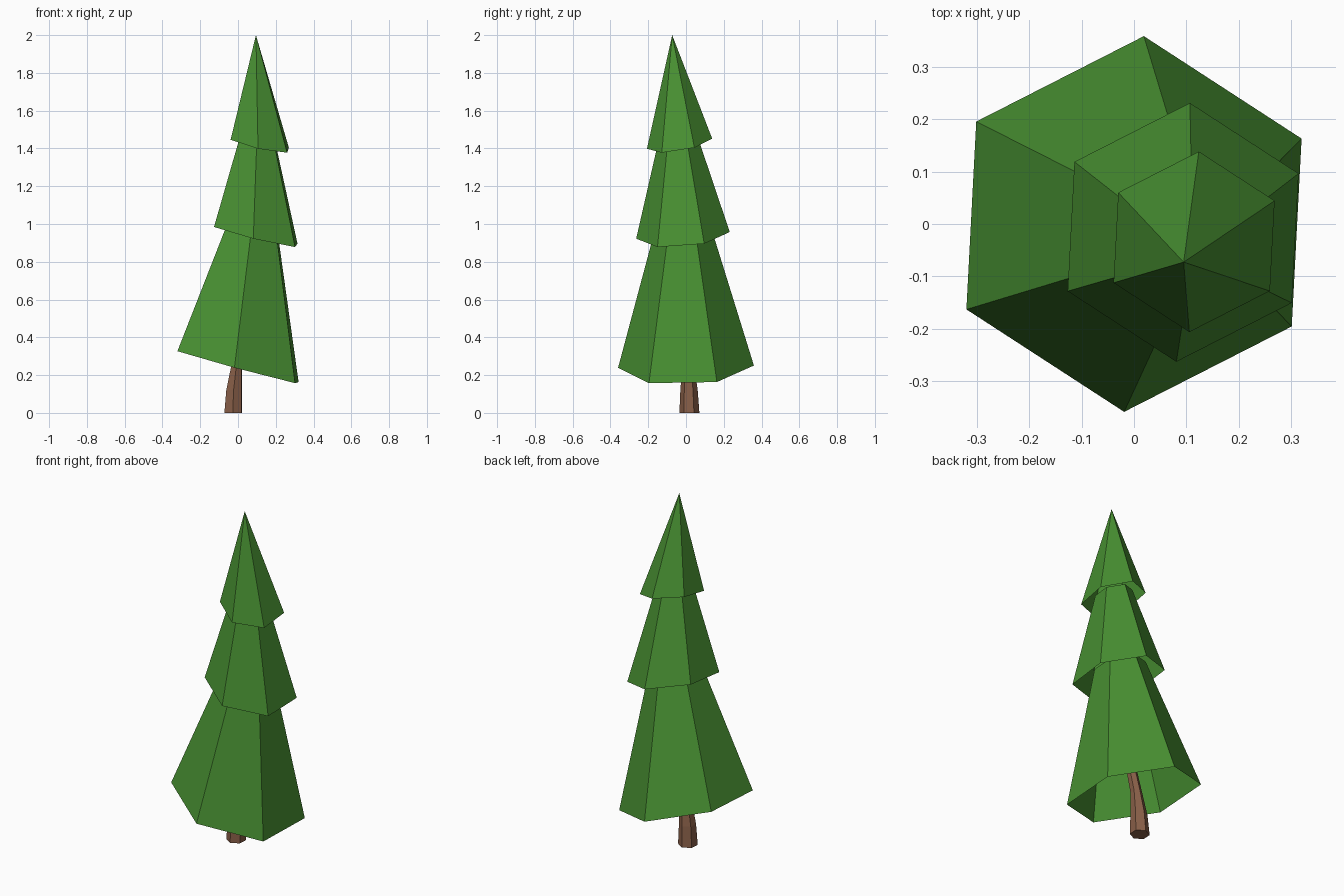
import bpy, math
from mathutils import Vector

if "Cube" in bpy.data.objects:
    bpy.data.objects.remove(bpy.data.objects["Cube"])

START = math.radians(27)   # direction of the first corner of every six-sided ring
SIDES = 6


def material(name, rgb):
    m = bpy.data.materials.new(name)
    m.diffuse_color = (*rgb, 1)
    m.use_nodes = True
    m.node_tree.nodes["Principled BSDF"].inputs["Base Color"].default_value = m.diffuse_color
    return m


def ring(centre, radius, slope=(0, 0)):
    """Six-sided ring lying on a plane tilted by slope (dz/dx, dz/dy)."""
    pts = []
    for i in range(SIDES):
        a = START + i * math.tau / SIDES
        dx, dy = radius * math.cos(a), radius * math.sin(a)
        pts.append(Vector(centre) + Vector((dx, dy, slope[0] * dx + slope[1] * dy)))
    return pts


def loft(name, rings, mat, cap_bottom=False, cap_top=False):
    """Skin a stack of rings; a one-point ring closes to a tip."""
    verts = [p for r in rings for p in r]
    faces, base = [], 0
    for lo, hi in zip(rings, rings[1:]):
        top = base + SIDES
        for i in range(SIDES):
            j = (i + 1) % SIDES
            if len(hi) == 1:
                faces.append((base + i, base + j, top))
            else:
                faces.append((base + i, base + j, top + j, top + i))
        base = top
    if cap_bottom:
        faces.append(tuple(reversed(range(SIDES))))
    if cap_top:
        faces.append(tuple(range(base, base + SIDES)))
    mesh = bpy.data.meshes.new(name)
    mesh.from_pydata(verts, [], faces)
    mesh.materials.append(mat)
    ob = bpy.data.objects.new(name, mesh)
    bpy.context.collection.objects.link(ob)
    return ob


def tier(name, centre, radius, slope, apex, cut, mat):
    """Open skirt of branches running towards apex, cut off at a fraction."""
    rim = ring(centre, radius, slope)
    tip = Vector(apex)
    top = [tip] if cut >= 1 else [p.lerp(tip, cut) for p in rim]
    return loft(name, [rim, top], mat)


green = material("needle green", (0.065, 0.28, 0.032))
brown = material("bark brown", (0.25, 0.115, 0.065))

# Bent, tapering trunk
trunk = [((-0.025, 0.018, 0), 0.053), ((-0.021, 0.016, 0.12), 0.046),
         ((-0.007, 0.012, 0.25), 0.032), ((0.045, 0, 0.5), 0.025),
         ((0.08, -0.01, 0.9), 0.018)]
loft("trunk", [ring(c, r) for c, r in trunk], brown, True, True)

# Three leaning skirts of branches
tier("lower_branches", (0, 0, 0.245), 0.36, (-0.27, 0.03), (0.135, -0.025, 1.49), 0.62, green)
tier("middle_branches", (0.094, -0.016, 0.94), 0.248, (-0.243, 0.084), (0.113, -0.059, 1.82), 0.6, green)
tier("top_branches", (0.115, -0.034, 1.425), 0.173, (-0.22, 0.165), (0.095, -0.073, 2), 1, green)
